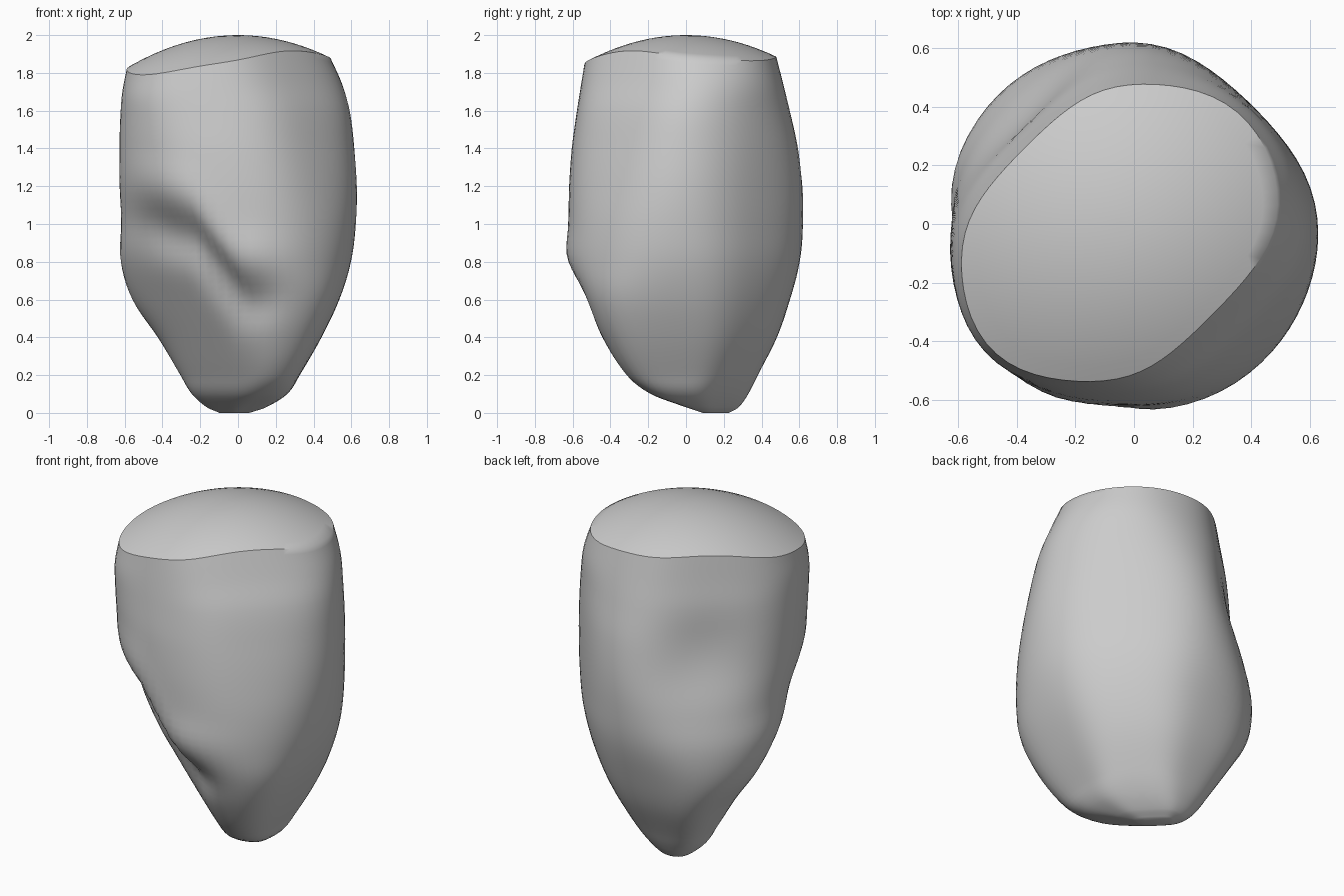
import bpy, bmesh, math

if "Cube" in bpy.data.objects:
    bpy.data.objects.remove(bpy.data.objects["Cube"])

# Outline of each cross-section: height, then how far it reaches
# along x-, x+, y-, y+, and the diagonals s-, s+, t-, t+
# (s = front-left to back-right, t = front-right to back-left)
LEVELS = [
    (0.00, -0.10, 0.06, 0.09, 0.23, 0.05, 0.13, 0.00, 0.22),
    (0.03, -0.17, 0.15, 0.00, 0.28, 0.00, 0.18, -0.13, 0.30),
    (0.10, -0.25, 0.26, -0.19, 0.33, -0.09, 0.25, -0.30, 0.37),
    (0.20, -0.31, 0.325, -0.33, 0.38, -0.15, 0.32, -0.42, 0.45),
    (0.40, -0.43, 0.44, -0.46, 0.48, -0.26, 0.43, -0.56, 0.58),
    (0.60, -0.58, 0.535, -0.55, 0.55, -0.37, 0.505, -0.64, 0.64),
    (0.80, -0.64, 0.60, -0.63, 0.605, -0.48, 0.55, -0.65, 0.645),
    (1.00, -0.63, 0.63, -0.625, 0.63, -0.57, 0.565, -0.64, 0.605),
    (1.20, -0.635, 0.64, -0.62, 0.635, -0.635, 0.57, -0.61, 0.56),
    (1.40, -0.635, 0.63, -0.605, 0.61, -0.665, 0.57, -0.57, 0.53),
    (1.60, -0.63, 0.61, -0.58, 0.56, -0.68, 0.565, -0.52, 0.50),
    (1.75, -0.62, 0.57, -0.56, 0.52, -0.685, 0.56, -0.46, 0.47),
    (1.90, -0.595, 0.50, -0.54, 0.48, -0.665, 0.535, -0.405, 0.445),
]
SIDES, STEPS, CAP_RINGS = 72, 5, 10
R2 = math.sqrt(0.5)
DIRS = [(-1, 0), (1, 0), (0, -1), (0, 1), (-R2, -R2), (R2, R2), (R2, -R2), (-R2, R2)]
SIGNS = (-1, 1) * 4


def slope(i, k):
    a, b = LEVELS[max(i - 1, 0)], LEVELS[min(i + 1, len(LEVELS) - 1)]
    return (b[k] - a[k]) / (b[0] - a[0])


def rows():
    """Smoothly subdivided cross-sections."""
    for i in range(len(LEVELS) - 1):
        p, q = LEVELS[i], LEVELS[i + 1]
        h = q[0] - p[0]
        for j in range(STEPS):
            u = j / STEPS
            w = u * u * (3 - 2 * u)
            yield [p[0] + u * h] + [
                p[k] + w * (q[k] - p[k]) + h * u * (1 - u)
                * ((1 - u) * slope(i, k) - u * slope(i + 1, k)) for k in range(1, 9)]
    yield LEVELS[-1]


def dome(x, y):
    return 2.0 - 0.5 * (x * x + y * y)


def section_point(row, a):
    """Point on a softly rounded octagon touching the eight limits."""
    s, t = (row[5] + row[6]) / 2, (row[7] + row[8]) / 2
    cx, cy = (s - t) * R2, (s + t) * R2
    c, d = math.cos(a), math.sin(a)
    total = 0
    for (nx, ny), sign, lim in zip(DIRS, SIGNS, row[1:]):
        reach = max(sign * lim - nx * cx - ny * cy, 0.01)
        total += max(0, (c * nx + d * ny) / reach) ** 8
    r = 1.01 * total ** -0.125
    return cx + c * r, cy + d * r


def groove(x, y, z):
    """Depth of the slanting hollow on the front-left side."""
    if y > 0.15:
        return 0
    line = 1.03 + (x + 0.55) * -0.3 if x < -0.25 else max(0.94 - (x + 0.25) * 1.24, 0.61)
    fade = math.exp(-((x + 0.18) / 0.36) ** 4) * min(1, (0.15 - y) / 0.3)
    dz = z - line
    return fade * (0.065 * math.exp(-((dz + 0.02) / 0.13) ** 2)
                   - 0.02 * math.exp(-((dz - 0.22) / 0.14) ** 2))


def hollow(x, y, z):
    """Depth of the shallow hollow on the back-left side."""
    s, t = (x + y) * R2, (y - x) * R2
    return 0 if t < 0 else 0.03 * math.exp(-(s / 0.25) ** 2 - ((z - 1.35) / 0.22) ** 2)


bm = bmesh.new()
rings = []
angles = [2 * math.pi * i / SIDES for i in range(SIDES)]

# Side wall, stretched near the top to meet the domed cap
for row in rows():
    ring = []
    for a in angles:
        x, y = section_point(row, a)
        z = row[0]
        if z > 1.4:
            z = 1.4 + (z - 1.4) / 0.5 * (dome(*section_point(LEVELS[-1], a)) - 1.4)
        k, h = groove(x, y, z), hollow(x, y, z) * R2
        ring.append(bm.verts.new((x + k * 0.6 + h, y + k * 0.8 - h, z)))
    rings.append(ring)

# Domed cap
rim = [v.co.copy() for v in rings[-1]]
for j in range(1, CAP_RINGS):
    f = 1 - j / CAP_RINGS
    rings.append([bm.verts.new((p.x * f, p.y * f, dome(p.x * f, p.y * f))) for p in rim])

for lo, hi in zip(rings, rings[1:]):
    for i in range(SIDES):
        k = (i + 1) % SIDES
        bm.faces.new((lo[i], lo[k], hi[k], hi[i]))
top = bm.verts.new((0, 0, 2))
for i in range(SIDES):
    bm.faces.new((rings[-1][i], rings[-1][(i + 1) % SIDES], top))
bm.faces.new(rings[0][::-1])
bmesh.ops.recalc_face_normals(bm, faces=bm.faces)

mesh = bpy.data.meshes.new("stone")
bm.to_mesh(mesh)
bm.free()
stone = bpy.data.objects.new("stone", mesh)
bpy.context.collection.objects.link(stone)

# Single grey colour
grey = bpy.data.materials.new("stone grey")
grey.diffuse_color = (0.6, 0.6, 0.6, 1)
grey.use_nodes = True
grey.node_tree.nodes["Principled BSDF"].inputs["Base Color"].default_value = grey.diffuse_color
mesh.materials.append(grey)

bpy.context.view_layer.objects.active = stone
stone.select_set(True)
bpy.ops.object.shade_smooth_by_angle(angle=math.radians(45))
